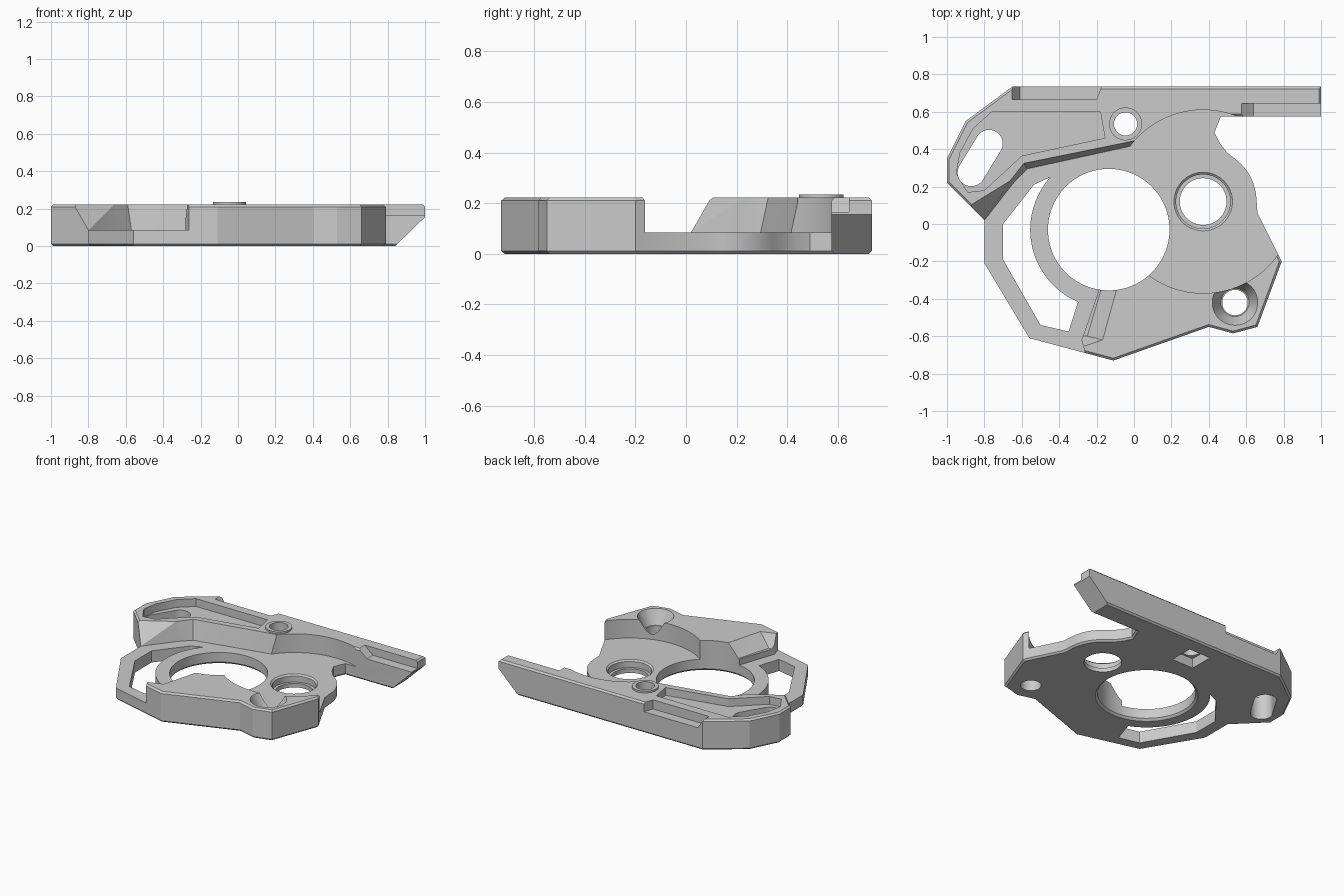
import bpy, bmesh, math

cube = bpy.data.objects.get("Cube")
if cube:
    bpy.data.objects.remove(cube, do_unlink=True)

grey = bpy.data.materials.new("plain_grey")
grey.use_nodes = True
colour = (0.6, 0.6, 0.6, 1)
grey.diffuse_color = colour
grey.node_tree.nodes["Principled BSDF"].inputs["Base Color"].default_value = colour

HIGH, LOW = 0.222, 0.085


def arc(cx, cy, r, a0=0, a1=360, n=64):
    """Points on an arc; a full turn leaves out the repeated end point."""
    steps = n if abs(a1 - a0) == 360 else n - 1
    angles = [math.radians(a0 + (a1 - a0) * i / steps) for i in range(n)]
    return [(cx + r * math.cos(a), cy + r * math.sin(a)) for a in angles]


def prism(name, lower, z0, z1, upper=None, chamfer=0):
    """Solid between a lower and an upper loop of equal length."""
    pairs = list(zip(lower, upper or lower))
    area = sum(a[0] * b[1] - b[0] * a[1] for a, b in zip(lower, lower[1:] + lower[:1]))
    if area < 0:
        pairs.reverse()
    bm = bmesh.new()
    low = [bm.verts.new((p[0], p[1], z0)) for p, q in pairs]
    top = [bm.verts.new((q[0], q[1], z1)) for p, q in pairs]
    caps = [bm.faces.new(low[::-1]), bm.faces.new(top)]
    for i in range(len(low)):
        j = (i + 1) % len(low)
        bm.faces.new((low[i], low[j], top[j], top[i]))
    bm.normal_update()
    if chamfer:
        rims = [e for f in caps for e in f.edges]
        bmesh.ops.bevel(bm, geom=rims, offset=chamfer, segments=1, affect='EDGES')
    if upper:
        bmesh.ops.triangulate(bm, faces=[f for f in bm.faces if len(f.verts) == 4])
    mesh = bpy.data.meshes.new(name)
    bm.to_mesh(mesh)
    bm.free()
    mesh.materials.append(grey)
    obj = bpy.data.objects.new(name, mesh)
    bpy.context.collection.objects.link(obj)
    return obj


def combine(body, tool, operation='DIFFERENCE'):
    """Apply a boolean and discard the tool."""
    tool.hide_render = True
    bpy.context.view_layer.objects.active = body
    mod = body.modifiers.new("shape", 'BOOLEAN')
    mod.operation, mod.solver, mod.object = operation, 'EXACT', tool
    bpy.ops.object.modifier_apply(modifier=mod.name)
    bpy.data.objects.remove(tool, do_unlink=True)


def rect(x0, x1, y0, y1):
    return [(x0, y0), (x1, y0), (x1, y1), (x0, y1)]


def cut(body, lower, z0, z1, upper=None):
    combine(body, prism("cutter", lower, z0, z1, upper))


# Full-height bracket outline with a long rear rail
outline = [(-1, 0.22), (-0.8, 0.02), (-0.8, -0.21), (-0.56, -0.61), (-0.11, -0.73),
           (0.4, -0.55), (0.53, -0.585), (0.66, -0.55), (0.79, -0.2), (0.66, 0.06)]
outline += arc(0.37, 0.12, 0.285, 5, 50, 10)
outline += [(0.5, 0.38), (0.46, 0.43), (0.43, 0.49), (0.465, 0.575), (1, 0.575),
            (1, 0.735), (-0.65, 0.735), (-0.9, 0.55), (-1, 0.35)]
body = prism("bracket_plate", outline, 0, HIGH, chamfer=0.012)

# Low left side, with slanted walls up to the rear plateau
low_floor = [(-0.22, -0.85), (-0.28, -0.62), (-0.19, -0.36), (-0.13, -0.03), (0, 0.2),
             (0, 0.42), (-0.57, 0.295), (-0.64, 0.225), (-0.8, 0.02), (-1.1, -0.3), (-0.9, -0.85)]
low_top = [(-0.22, -0.85), (-0.28, -0.62), (-0.19, -0.36), (-0.13, -0.03), (0, 0.2),
           (0, 0.445), (-0.59, 0.325), (-0.66, 0.235), (-0.88, 0.1), (-1.1, -0.2), (-0.9, -0.85)]
cut(body, low_floor, LOW, HIGH + 0.003, low_top)

# Round low area on the right
cut(body, arc(0.37, 0.12, 0.49, n=96), LOW, 0.4)

# Sloped shoulder at the left end of the front block
cut(body, [(-0.34, -0.6), (-0.25, -0.6), (-0.17, -0.33), (-0.26, -0.33)], 0.13, HIGH + 0.003,
    [(-0.34, -0.68), (-0.165, -0.62), (-0.085, -0.33), (-0.26, -0.33)])

# Main opening with chamfered lower rim, and the curved window beside it
cut(body, arc(-0.135, -0.03, 0.325, n=96), -0.1, 0.4)
cut(body, arc(-0.135, -0.03, 0.35, n=96), -0.01, 0.015, arc(-0.135, -0.03, 0.325, n=96))
window = [(-0.35, -0.575), (-0.5, -0.54), (-0.7, -0.19), (-0.7, 0.0), (-0.535, 0.21)]
cut(body, window + arc(-0.135, -0.03, 0.42, 138, 247, 32), -0.1, 0.4)

# Stepped bearing hole
cut(body, arc(0.37, 0.12, 0.125), -0.1, 0.4)
cut(body, arc(0.37, 0.12, 0.145), 0.03, 0.4)
cut(body, arc(0.37, 0.12, 0.14), LOW - 0.015, LOW + 0.005, arc(0.37, 0.12, 0.162))

# Countersunk screw hole
cut(body, arc(0.54, -0.42, 0.068), -0.1, 0.4)
cut(body, arc(0.54, -0.42, 0.075), 0.12, HIGH + 0.003, arc(0.54, -0.42, 0.123))

# Shallow pocket on the rear plateau, with an angled slot through it
pocket = [(-0.95, 0.27), (-0.93, 0.38), (-0.86, 0.51), (-0.76, 0.6), (-0.18, 0.6),
          (-0.155, 0.46), (-0.6, 0.365), (-0.8, 0.18), (-0.89, 0.17)]
cut(body, pocket, 0.165, 0.4)
slot = arc(-0.775, 0.43, 0.073, -30, 150, 24) + arc(-0.87, 0.275, 0.073, 150, 330, 24)
cut(body, slot, -0.1, 0.4)

# Ledge along the back and groove in the rail, each with a ramped end
cut(body, [(-0.61, 0.665), (-0.2, 0.665), (-0.15, 0.8), (-0.61, 0.8)], 0.155, HIGH + 0.003,
    [(-0.655, 0.665), (-0.2, 0.665), (-0.15, 0.8), (-0.655, 0.8)])
cut(body, rect(0.64, 1.1, 0.5, 0.645), 0.165, HIGH + 0.003, rect(0.57, 1.1, 0.5, 0.645))

# Slanted underside of the rail tip
cut(body, rect(0.83, 1.1, 0.5, 0.8), -0.01, 0.155, rect(1.0, 1.1, 0.5, 0.8))

# Raised bolt boss with through hole and square nut recess
combine(body, prism("boss", arc(-0.045, 0.535, 0.088), 0.1, 0.235), 'UNION')
cut(body, arc(-0.045, 0.535, 0.062), -0.1, 0.4)
cut(body, rect(-0.135, 0.045, 0.445, 0.625), -0.01, 0.06, rect(-0.12, 0.03, 0.46, 0.61))

# Smooth round walls, keep edges sharp
for obj in bpy.context.selected_objects:
    obj.select_set(False)
body.select_set(True)
bpy.context.view_layer.objects.active = body
bpy.ops.object.shade_smooth_by_angle(angle=math.radians(25))
